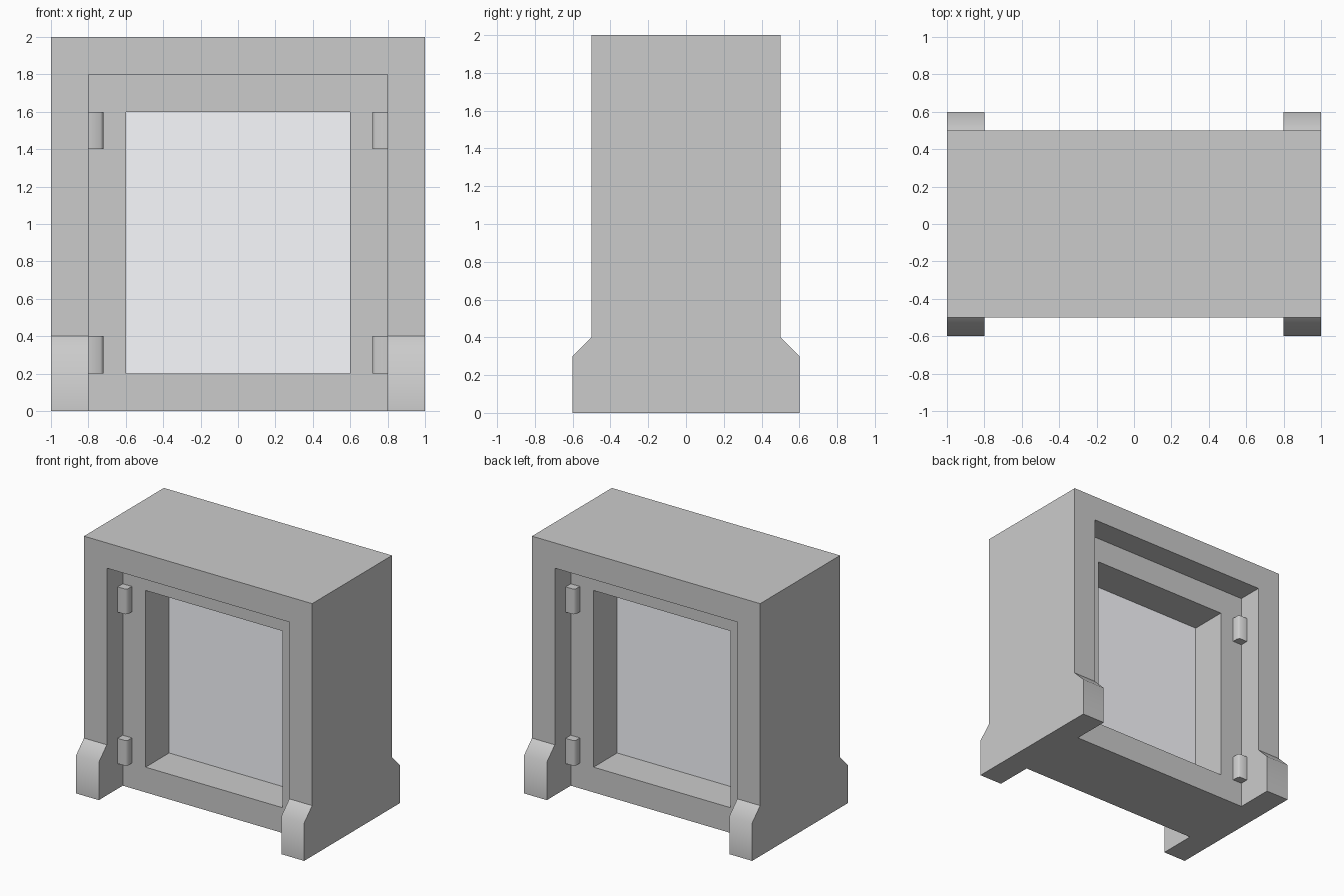
import bpy, bmesh
from math import radians

if "Cube" in bpy.data.objects:
    bpy.data.objects.remove(bpy.data.objects["Cube"])


def prism(name, profile, axis, lo, hi):
    """Extrude a 2D profile along x (profile is y,z) or z (profile is x,y)."""
    bm = bmesh.new()
    if axis == 'x':
        verts = [bm.verts.new((lo, a, b)) for a, b in profile]
        move = (hi - lo, 0, 0)
    else:
        verts = [bm.verts.new((a, b, lo)) for a, b in profile]
        move = (0, 0, hi - lo)
    face = bm.faces.new(verts)
    out = bmesh.ops.extrude_face_region(bm, geom=[face])
    top = [g for g in out['geom'] if isinstance(g, bmesh.types.BMVert)]
    bmesh.ops.translate(bm, verts=top, vec=move)
    bmesh.ops.recalc_face_normals(bm, faces=bm.faces[:])
    mesh = bpy.data.meshes.new(name)
    bm.to_mesh(mesh)
    bm.free()
    obj = bpy.data.objects.new(name, mesh)
    bpy.context.collection.objects.link(obj)
    return obj


def box(name, x, y, z):
    return prism(name, [(y[0], z[0]), (y[1], z[0]), (y[1], z[1]), (y[0], z[1])], 'x', *x)


def select(obj):
    bpy.ops.object.select_all(action='DESELECT')
    obj.select_set(True)
    bpy.context.view_layer.objects.active = obj


def cut(obj, cutter):
    cutter.hide_render = True
    mod = obj.modifiers.new("cut", 'BOOLEAN')
    mod.operation = 'DIFFERENCE'
    mod.solver = 'EXACT'
    mod.object = cutter
    select(obj)
    bpy.ops.object.modifier_apply(modifier=mod.name)
    bpy.data.objects.remove(cutter)


# Window frame: side silhouette with flared feet
half = [(0.6, 0), (0.6, 0.3), (0.5, 0.4), (0.5, 2)]
frame = prism("window_frame", half + [(-y, z) for y, z in reversed(half)], 'x', -1, 1)

# Recess on both faces (open at the bottom), then the window opening
for y in ((-1, -0.3), (0.3, 1)):
    cut(frame, box("recess_cutter", (-0.8, 0.8), y, (-1, 1.8)))
cut(frame, box("opening_cutter", (-0.6, 0.6), (-1, 1), (0.2, 1.6)))

# Soft bend at the foot, all other edges sharp
select(frame)
bpy.ops.object.shade_smooth_by_angle(angle=radians(30))
for e in frame.data.edges:
    a, b = (frame.data.vertices[i].co for i in e.vertices)
    if abs(a.z - 0.3) < 1e-3 and abs(b.z - 0.3) < 1e-3 and abs(abs(a.y) - 0.6) < 1e-3 and abs(a.y - b.y) < 1e-3:
        e.use_edge_sharp = False

# Hinges: small rounded-off blocks in the recess corners, front and back
hinge = [(0.8, 0.3), (0.72, 0.3), (0.72, 0.35), (0.735, 0.365), (0.8, 0.365)]
for sx in (-1, 1):
    for sy in (-1, 1):
        for label, z in (("lower", 0.2), ("upper", 1.4)):
            h = prism(f"{label}_hinge", [(sx * x, sy * y) for x, y in hinge], 'z', z, z + 0.2)
            select(h)
            bpy.ops.object.shade_smooth_by_angle(angle=radians(50))

# Glass pane
pane = box("glass_pane", (-0.6, 0.6), (-0.005, 0.005), (0.2, 1.6))
glass = bpy.data.materials.new("pale_glass")
glass.diffuse_color = (0.95, 0.96, 1.0, 1.0)
glass.use_nodes = True
glass.node_tree.nodes["Principled BSDF"].inputs["Base Color"].default_value = glass.diffuse_color
pane.data.materials.append(glass)
